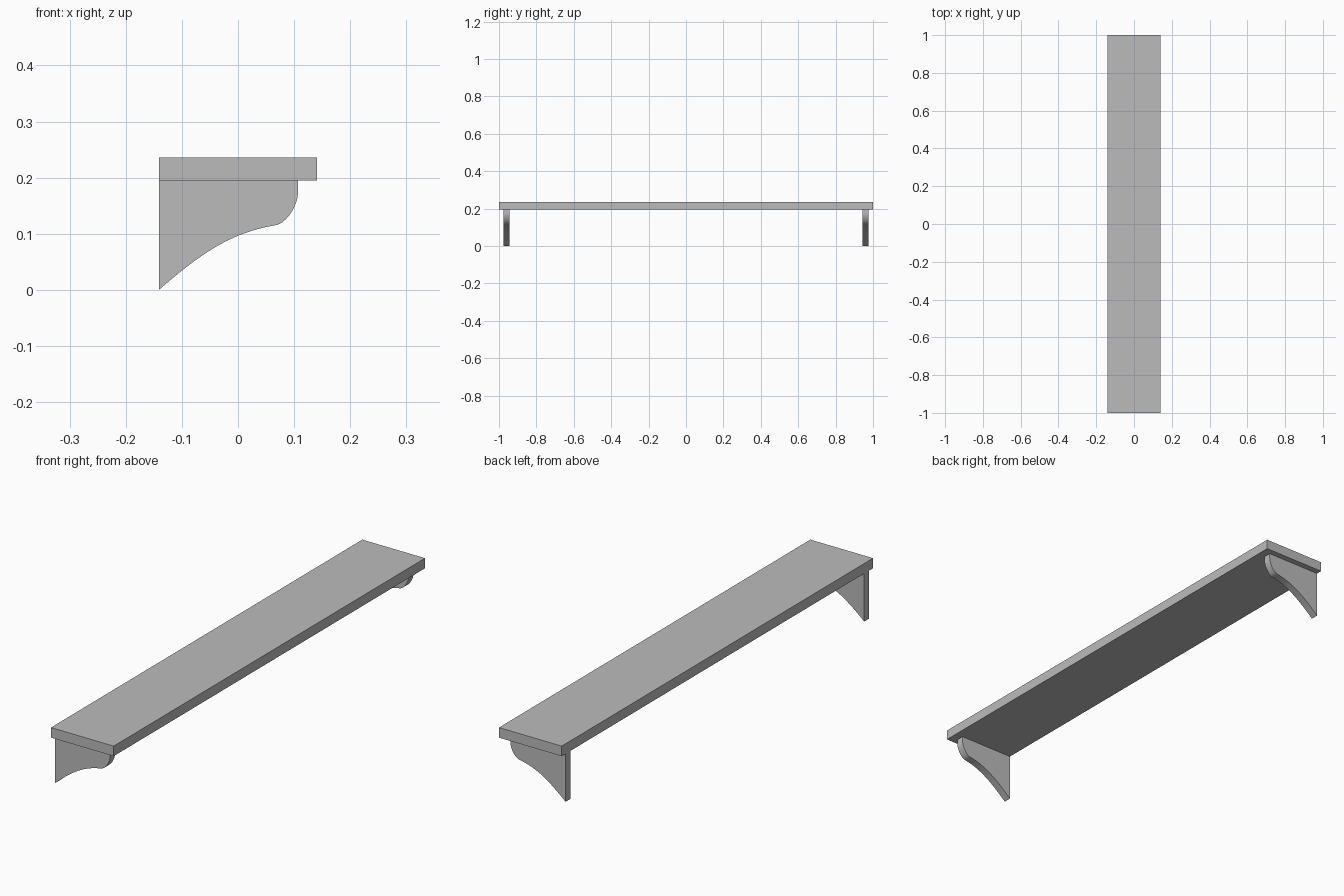
import bpy
import bmesh
from mathutils import Vector
from mathutils.geometry import interpolate_bezier

cube = bpy.data.objects.get("Cube")
if cube:
    bpy.data.objects.remove(cube, do_unlink=True)

# Single painted finish
grey = bpy.data.materials.new("plain_grey")
grey.use_nodes = True
colour = (0.5, 0.5, 0.5, 1)
grey.diffuse_color = colour
grey.node_tree.nodes["Principled BSDF"].inputs["Base Color"].default_value = colour

HALF_DEPTH = 0.141
BOARD_BOTTOM, BOARD_TOP = 0.195, 0.236
BRACKET_THICKNESS = 0.032
BRACKET_Y = 0.959


def extrude_profile(name, points, y_centre, thickness):
    """Extrude an x-z outline along y into a closed solid."""
    bm = bmesh.new()
    y = y_centre - thickness / 2
    face = bm.faces.new([bm.verts.new((x, y, z)) for x, z in points])
    result = bmesh.ops.extrude_face_region(bm, geom=[face])
    moved = [v for v in result["geom"] if isinstance(v, bmesh.types.BMVert)]
    bmesh.ops.translate(bm, verts=moved, vec=(0, thickness, 0))
    bmesh.ops.recalc_face_normals(bm, faces=bm.faces)
    mesh = bpy.data.meshes.new(name)
    bm.to_mesh(mesh)
    bm.free()
    mesh.materials.append(grey)
    obj = bpy.data.objects.new(name, mesh)
    bpy.context.collection.objects.link(obj)
    return obj


def curve(start, handle_a, handle_b, end, count):
    pts = interpolate_bezier(*(Vector(p) for p in (start, handle_a, handle_b, end)), count)
    return [(p.x, p.y) for p in pts]


# Shelf board
extrude_profile("shelf_board", [
    (-HALF_DEPTH, BOARD_BOTTOM), (HALF_DEPTH, BOARD_BOTTOM),
    (HALF_DEPTH, BOARD_TOP), (-HALF_DEPTH, BOARD_TOP)], 0, 2)

# Bracket outline: hollow sweep, then a rounded nose up to the board
sweep = curve((-HALF_DEPTH, 0), (-0.05, 0.08), (0, 0.104), (0.07, 0.116), 16)
nose = curve((0.07, 0.116), (0.087, 0.121), (0.107, 0.15), (0.107, 0.175), 12)
outline = sweep + nose[1:] + [(0.107, BOARD_BOTTOM), (-HALF_DEPTH, BOARD_BOTTOM)]

for name, side in (("front_bracket", -1), ("back_bracket", 1)):
    bracket = extrude_profile(name, outline, side * BRACKET_Y, BRACKET_THICKNESS)
    bpy.ops.object.select_all(action="DESELECT")
    bracket.select_set(True)
    bpy.context.view_layer.objects.active = bracket
    bpy.ops.object.shade_smooth_by_angle(angle=0.5)
